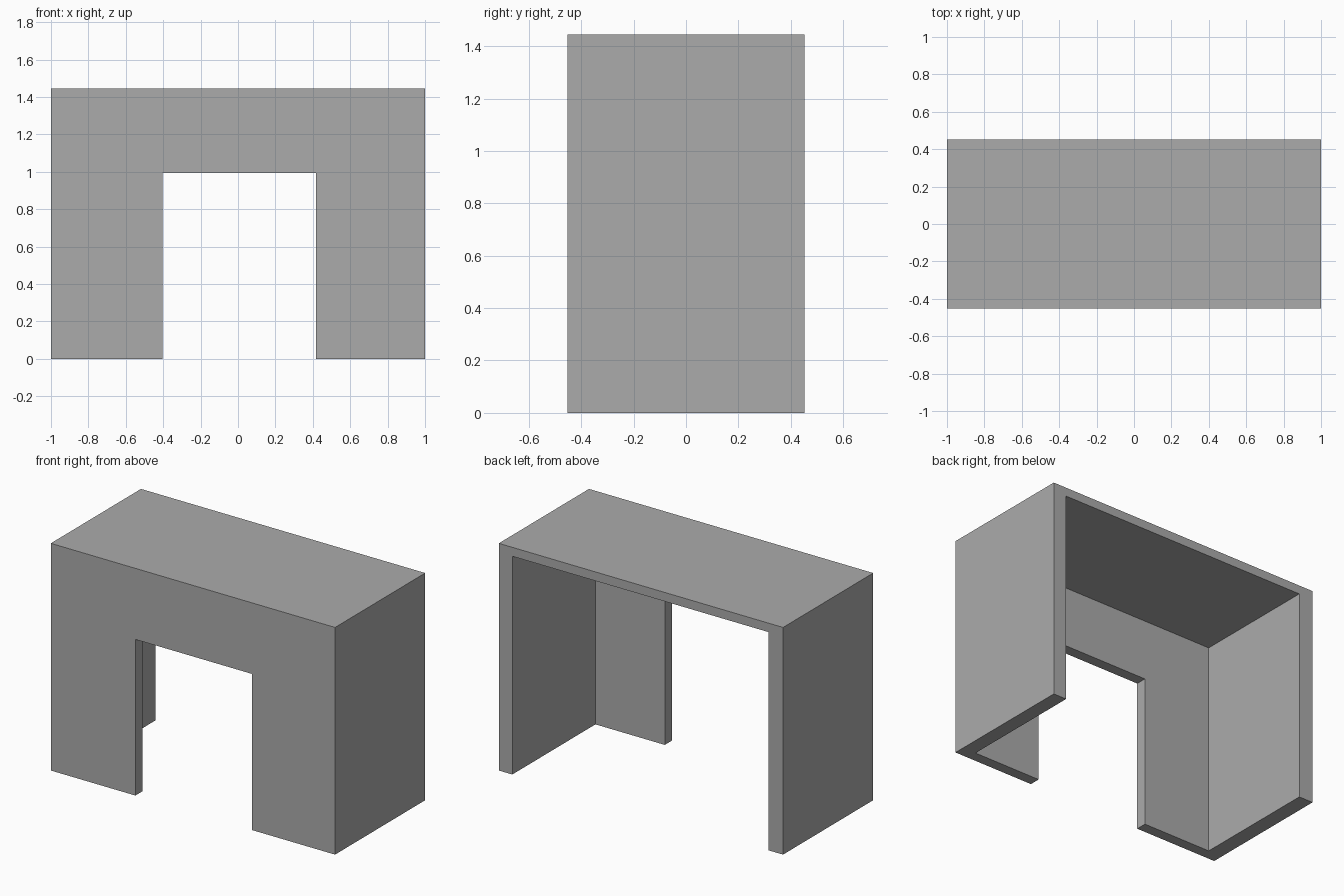
import bpy

default = bpy.data.objects.get("Cube")
if default:
    bpy.data.objects.remove(default, do_unlink=True)

# Overall size and panel thicknesses
HALF_W, HALF_D, HEIGHT = 1.0, 0.453, 1.445
LEFT_T, RIGHT_T, FRONT_T, TOP_T = 0.095, 0.102, 0.071, 0.057
DOOR_RIGHT, DOOR_LEFT, DOOR_TOP = -0.405, 0.417, 0.993
OVER = 0.2  # how far cutters reach past the shell

grey = bpy.data.materials.new("plain grey")
grey.use_nodes = True
colour = (0.41, 0.41, 0.41, 1)
grey.diffuse_color = colour
grey.node_tree.nodes["Principled BSDF"].inputs["Base Color"].default_value = colour


def box(name, low, high):
    """Box spanning two opposite corners."""
    centre = [(a + b) / 2 for a, b in zip(low, high)]
    bpy.ops.mesh.primitive_cube_add(size=1, location=centre)
    obj = bpy.context.object
    obj.name = name
    obj.scale = [b - a for a, b in zip(low, high)]
    bpy.ops.object.transform_apply(location=True, rotation=False, scale=True)
    obj.data.materials.append(grey)
    return obj


def cut(target, cutter):
    """Subtract a box and discard it."""
    cutter.hide_render = True
    mod = target.modifiers.new("cut", "BOOLEAN")
    mod.operation = "DIFFERENCE"
    mod.solver = "EXACT"
    mod.object = cutter
    bpy.context.view_layer.objects.active = target
    bpy.ops.object.modifier_apply(modifier=mod.name)
    bpy.data.objects.remove(cutter, do_unlink=True)


# Counter shell: top, two sides and front panel in one piece
shell = box("counter_shell", (-HALF_W, -HALF_D, 0), (HALF_W, HALF_D, HEIGHT))

# Hollow, open at the back and underneath
cut(shell, box("hollow", (-HALF_W + RIGHT_T, -HALF_D + FRONT_T, -OVER),
               (HALF_W - LEFT_T, HALF_D + OVER, HEIGHT - TOP_T)))

# Opening through the front panel
cut(shell, box("opening", (DOOR_RIGHT, -HALF_D - OVER, -OVER),
               (DOOR_LEFT, 0, DOOR_TOP)))
